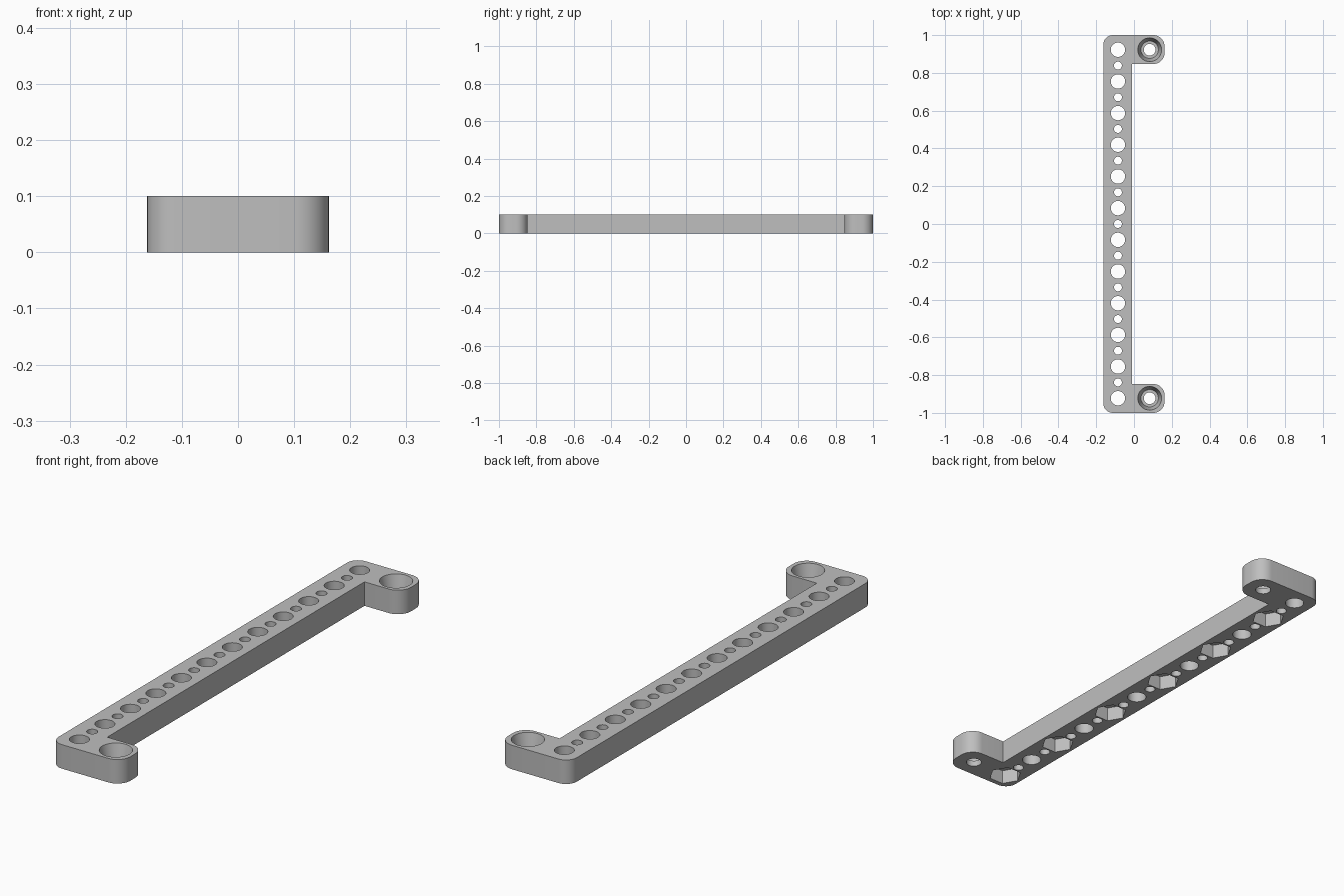
import bpy, bmesh, math
from mathutils import Matrix

if "Cube" in bpy.data.objects:
    bpy.data.objects.remove(bpy.data.objects["Cube"])

H = 0.10            # thickness
HOLE_X = -0.085     # hole row centre
PITCH = 1.845 / 11  # spacing of large holes
TAB = (0.083, 0.9225)

grey = bpy.data.materials.new("light grey")
grey.diffuse_color = (0.52, 0.52, 0.52, 1)
grey.use_nodes = True
grey.node_tree.nodes["Principled BSDF"].inputs["Base Color"].default_value = grey.diffuse_color


def to_object(name, bm):
    bmesh.ops.recalc_face_normals(bm, faces=bm.faces)
    me = bpy.data.meshes.new(name)
    bm.to_mesh(me)
    bm.free()
    me.materials.append(grey)
    ob = bpy.data.objects.new(name, me)
    bpy.context.collection.objects.link(ob)
    return ob


def drills(name, centres, z0, z1, r0, r1, sides=40):
    """One cutter made of several separate cylinders or cones."""
    bm = bmesh.new()
    for x, y in centres:
        bmesh.ops.create_cone(bm, cap_ends=True, segments=sides, radius1=r0, radius2=r1,
                              depth=z1 - z0, matrix=Matrix.Translation((x, y, (z0 + z1) / 2))
                              @ Matrix.Rotation(math.pi / 2 if sides == 6 else 0, 4, 'Z'))
    return to_object(name, bm)


def corner(cx, cy, r, start, n=10):
    return [(cx + r * math.cos(start + math.pi / 2 * i / n),
             cy + r * math.sin(start + math.pi / 2 * i / n)) for i in range(n + 1)]


# C-shaped bracket outline: upper half, then mirrored to the lower half
L, R, INNER, TAB_Y, RL, RR = -0.162, 0.162, -0.01, 0.847, 0.05, 0.06
upper = [(INNER, TAB_Y)]
upper += corner(R - RR, TAB_Y + RR, RR, -math.pi / 2)
upper += corner(R - RR, 1 - RR, RR, 0)
upper += corner(L + RL, 1 - RL, RL, math.pi / 2)
outline = upper + [(x, -y) for x, y in reversed(upper)]

bm = bmesh.new()
face = bm.faces.new([bm.verts.new((x, y, 0)) for x, y in outline])
ext = bmesh.ops.extrude_face_region(bm, geom=[face])
bmesh.ops.translate(bm, vec=(0, 0, H),
                    verts=[v for v in ext["geom"] if isinstance(v, bmesh.types.BMVert)])
bracket = to_object("bracket", bm)

# Hole rows, nut pockets in the underside, and recessed screw holes
large = [(HOLE_X, (i - 5.5) * PITCH) for i in range(12)]
small = [(HOLE_X, (i - 5) * PITCH) for i in range(11)]
tabs = [(TAB[0], s * TAB[1]) for s in (1, -1)]
slope = (0.063 - 0.046) / 0.075
cutters = [
    drills("large_hole_cutter", large, -0.05, H + 0.05, 0.038, 0.038),
    drills("small_hole_cutter", small, -0.05, H + 0.05, 0.021, 0.021, 28),
    drills("screw_hole_cutter", tabs, -0.05, H + 0.05, 0.031, 0.031),
    drills("screw_recess_cutter", tabs, 0.025, H + 0.02, 0.046, 0.063 + slope * 0.02),
    drills("nut_pocket_cutter", large[::2], -0.05, 0.06, 0.066, 0.066, 6),
]
# Hexagon corners must point across the bar (along x)
hexes = cutters[-1].data
v0 = hexes.vertices[0].co
if min(abs(v.co.x - (HOLE_X + 0.066)) for v in hexes.vertices) > 0.003:
    for v in hexes.vertices:
        cy = min((c[1] for c in large[::2]), key=lambda c: abs(c - v.co.y))
        dx, dy = v.co.x - HOLE_X, v.co.y - cy
        v.co.x, v.co.y = HOLE_X - dy, cy + dx

bpy.context.view_layer.objects.active = bracket
bracket.select_set(True)
for c in cutters:
    mod = bracket.modifiers.new(c.name, 'BOOLEAN')
    mod.operation, mod.solver, mod.object = 'DIFFERENCE', 'EXACT', c
    bpy.ops.object.modifier_apply(modifier=mod.name)
for c in cutters:
    bpy.data.objects.remove(c)

bpy.ops.object.shade_smooth_by_angle(angle=math.radians(30))
